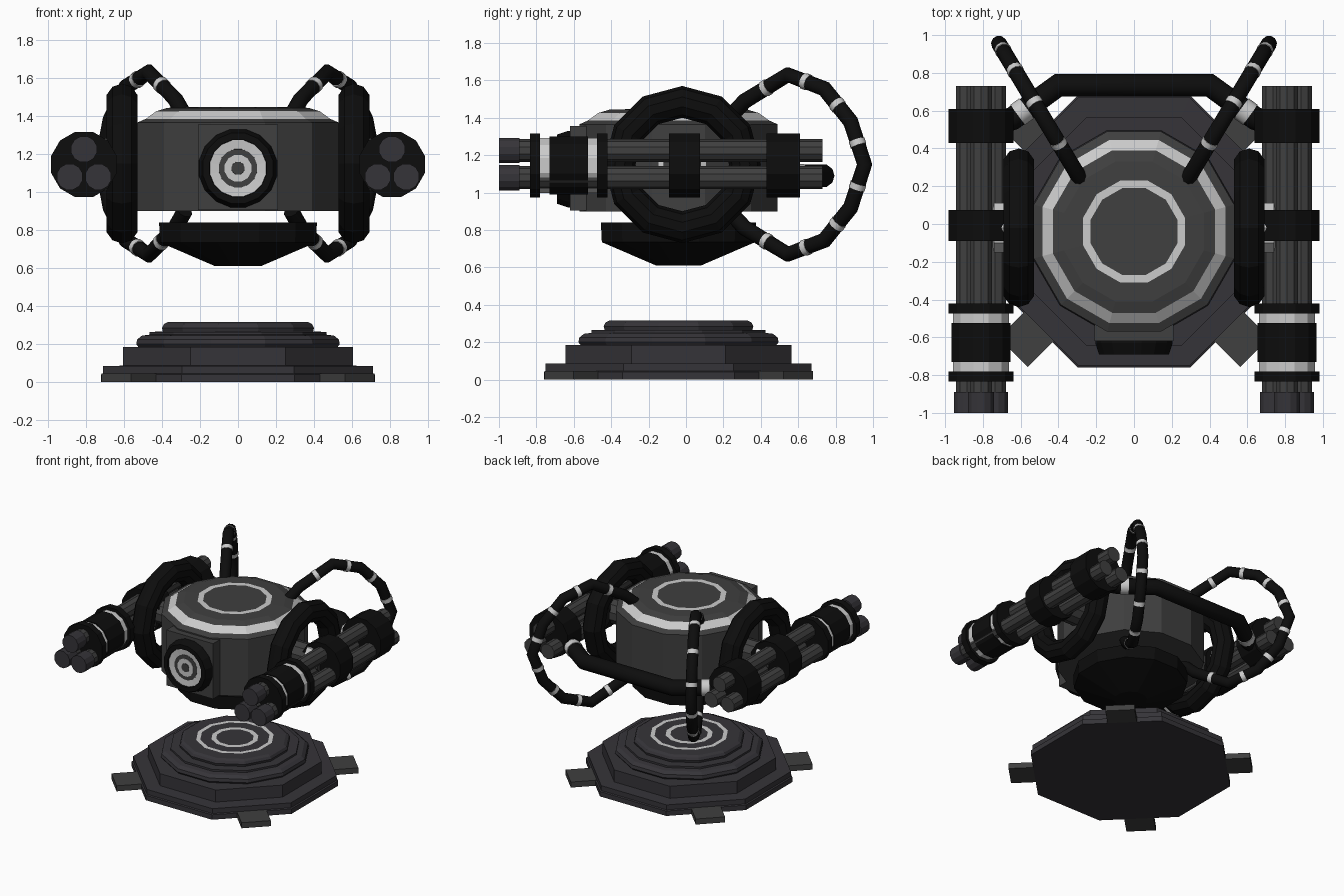
import bpy, bmesh
from math import sin, cos, pi
from mathutils import Vector

if "Cube" in bpy.data.objects:
    bpy.data.objects.remove(bpy.data.objects["Cube"])

CY = -0.04  # y of the turret centre


def material(name, r, g, b):
    m = bpy.data.materials.new(name)
    m.diffuse_color = (r, g, b, 1)
    m.use_nodes = True
    m.node_tree.nodes["Principled BSDF"].inputs["Base Color"].default_value = m.diffuse_color
    return m


GREY = material("grey", .05, .05, .05)
STEEL = material("steel", .036, .034, .04)
BLACK = material("black", .004, .004, .004)
WHITE = material("white", .55, .55, .55)


def finish(name, bm, *mats):
    bmesh.ops.recalc_face_normals(bm, faces=bm.faces)
    me = bpy.data.meshes.new(name)
    bm.to_mesh(me)
    bm.free()
    for m in mats:
        me.materials.append(m)
    ob = bpy.data.objects.new(name, me)
    bpy.context.collection.objects.link(ob)
    return ob


def lathe(name, profile, n, axis, loc, mat, bands=()):
    """Spin (radius to flat, height) points; segments listed in bands are white."""
    bm = bmesh.new()
    k = 1 / cos(pi / n)
    rings = []
    for r, h in profile:
        ring = []
        for i in range(n):
            a = 2 * pi * (i + .5) / n
            u, v = r * k * cos(a), r * k * sin(a)
            p = {'X': (h, u, v), 'Y': (u, h, v), 'Z': (u, v, h)}[axis]
            ring.append(bm.verts.new(Vector(p) + Vector(loc)))
        rings.append(ring)
    for s in range(len(rings) - 1):
        for i in range(n):
            j = (i + 1) % n
            f = bm.faces.new((rings[s][i], rings[s][j], rings[s + 1][j], rings[s + 1][i]))
            f.material_index = 1 if s in bands else 0
    bm.faces.new(rings[0])
    bm.faces.new(rings[-1])
    return finish(name, bm, mat, WHITE)


def box(name, size, loc, mat, turn=0):
    bm = bmesh.new()
    bmesh.ops.create_cube(bm, size=1)
    for v in bm.verts:
        v.co = Vector((v.co.x * size[0], v.co.y * size[1], v.co.z * size[2]))
    ob = finish(name, bm, mat)
    ob.location = loc
    ob.rotation_euler.z = turn
    return ob


def tube(name, pts, radius, mat):
    cu = bpy.data.curves.new(name, 'CURVE')
    cu.dimensions = '3D'
    cu.bevel_depth = radius
    cu.bevel_resolution = 3
    cu.use_fill_caps = True
    sp = cu.splines.new('POLY')
    sp.points.add(len(pts) - 1)
    for q, p in zip(sp.points, pts):
        q.co = (*p, 1)
    cu.materials.append(mat)
    ob = bpy.data.objects.new(name, cu)
    bpy.context.collection.objects.link(ob)
    bpy.context.view_layer.objects.active = ob
    bpy.ops.object.select_all(action='DESELECT')
    ob.select_set(True)
    bpy.ops.object.convert(target='MESH')


# Stepped base with four diagonal feet
lathe("base_plate", [(.72, 0), (.72, .04), (.71, .045), (.71, .085), (.605, .087), (.605, .185), (.5, .186)],
      8, 'Z', (0, CY, 0), STEEL)
lathe("base_dome", [(.52, .18), (.535, .2), (.53, .225), (.505, .245), (.465, .25), (.465, .265),
                    (.395, .266), (.40, .285), (.39, .305), (.37, .316), (.28, .317), (.25, .317),
                    (.17, .316), (.135, .316), (.05, .316)],
      12, 'Z', (0, CY, 0), STEEL, bands=(10, 12))
for i in range(4):
    a = pi / 4 + i * pi / 2
    box("base_foot", (.3, .22, .045), (.755 * cos(a), CY + .755 * sin(a), .0225), GREY, a)

# Floating body with white rings on the lid
lathe("body", [(.40, .90), (.53, .90), (.53, 1.365), (.485, 1.385), (.43, 1.425), (.37, 1.443),
               (.27, 1.446), (.23, 1.446), (.1, 1.446)],
      12, 'Z', (0, CY, 0), GREY, bands=(3, 6))
# Black bowl below the body
lathe("lower_bowl", [(.12, .61), (.41, .735), (.415, .84), (.3, .84)], 12, 'Z', (0, CY, 0), BLACK)

# Front plate and round eye
box("eye_plate", (.42, .12, .45), (0, -.56, 1.13), GREY)
lathe("eye", [(.205, -.60), (.205, -.63), (.185, -.69), (.15, -.69), (.148, -.675), (.10, -.67),
              (.09, -.66), (.065, -.66), (.03, -.66)],
      16, 'Y', (0, 0, 1.125), BLACK, bands=(4, 6))
lathe("eye_iris", [(.103, -.64), (.10, -.672), (.07, -.672)], 16, 'Y', (0, 0, 1.125), GREY)
lathe("eye_pupil_ring", [(.07, -.66), (.07, -.676), (.035, -.676)], 12, 'Y', (0, 0, 1.125), WHITE)
lathe("eye_pupil", [(.035, -.67), (.033, -.679)], 12, 'Y', (0, 0, 1.125), GREY)

# Pipe around the back that joins the two guns
tube("rear_pipe", [(-.80, .50, 1.09), (-.64, .56, 1.09), (-.40, .735, 1.09), (.40, .735, 1.09),
                   (.64, .56, 1.09), (.80, .50, 1.09)], .062, BLACK)

# Half of the hose loop, as (y, z); the lower half mirrors it about z = 1.15
half = [(.23, 1.40), (.315, 1.49), (.545, 1.63), (.74, 1.555), (.88, 1.38)]
loop = half + [(.955, 1.15)] + [(y, 2.30 - z) for y, z in reversed(half)]

for side, s in (("left", -1), ("right", 1)):
    # Side ring and gun axle
    bpy.ops.mesh.primitive_torus_add(major_segments=12, minor_segments=10, major_radius=.335,
                                     minor_radius=.085, location=(s * .61, -.02, 1.15),
                                     rotation=(0, pi / 2, 0))
    ring = bpy.context.object
    ring.name = side + "_side_ring"
    ring.data.materials.append(BLACK)
    lathe(side + "_axle", [(.09, .45), (.09, .68), (.13, .69), (.13, .74), (.1, .75), (.1, .80)] if s > 0 else
          [(.09, -.45), (.09, -.68), (.13, -.69), (.13, -.74), (.1, -.75), (.1, -.80)],
          10, 'X', (0, -.02, 1.145), GREY, bands=(1, 2, 3))

    # Hose loop with white bands
    pts = [Vector((s * (.28 + (y - .23) * .6), y, z)) for y, z in loop]
    tube(side + "_hose", pts, .042, BLACK)
    for i in range(1, len(pts) - 2):
        a, b = pts[i], pts[i + 1]
        d = (b - a).normalized() * .016
        m = a.lerp(b, .5)
        tube(side + "_hose_band", [m - d, m + d], .0445, WHITE)
    a, b = Vector((s * .64, .56, 1.09)), Vector((s * .40, .735, 1.09))
    tube(side + "_pipe_collar", [a.lerp(b, .1), a.lerp(b, .3)], .066, WHITE)

    # Triple-barrel gun: barrels, dark tips, banded drum and clamps
    gx, gz = s * .81, 1.145
    for dx, z in ((0, 1.225), (-.075, 1.08), (.075, 1.08)):
        at = (gx + dx, 0, z)
        lathe(side + "_barrel", [(.058, -.90), (.058, .73)], 10, 'Y', at, GREY)
        lathe(side + "_barrel_tip", [(.068, -1.0), (.068, -.89)], 12, 'Y', at, STEEL)
    lathe(side + "_drum", [(.172, -.835), (.172, -.78), (.148, -.78), (.148, -.73), (.156, -.73),
                           (.156, -.525), (.148, -.525), (.148, -.475), (.172, -.475), (.172, -.42)],
          12, 'Y', (gx, 0, gz), BLACK, bands=(2, 6))
    for name, y0, y1 in (("_middle_clamp", -.09, .075), ("_rear_clamp", .43, .61)):
        lathe(side + name, [(.172, y0), (.172, y1)], 12, 'Y', (gx, 0, gz), BLACK)
